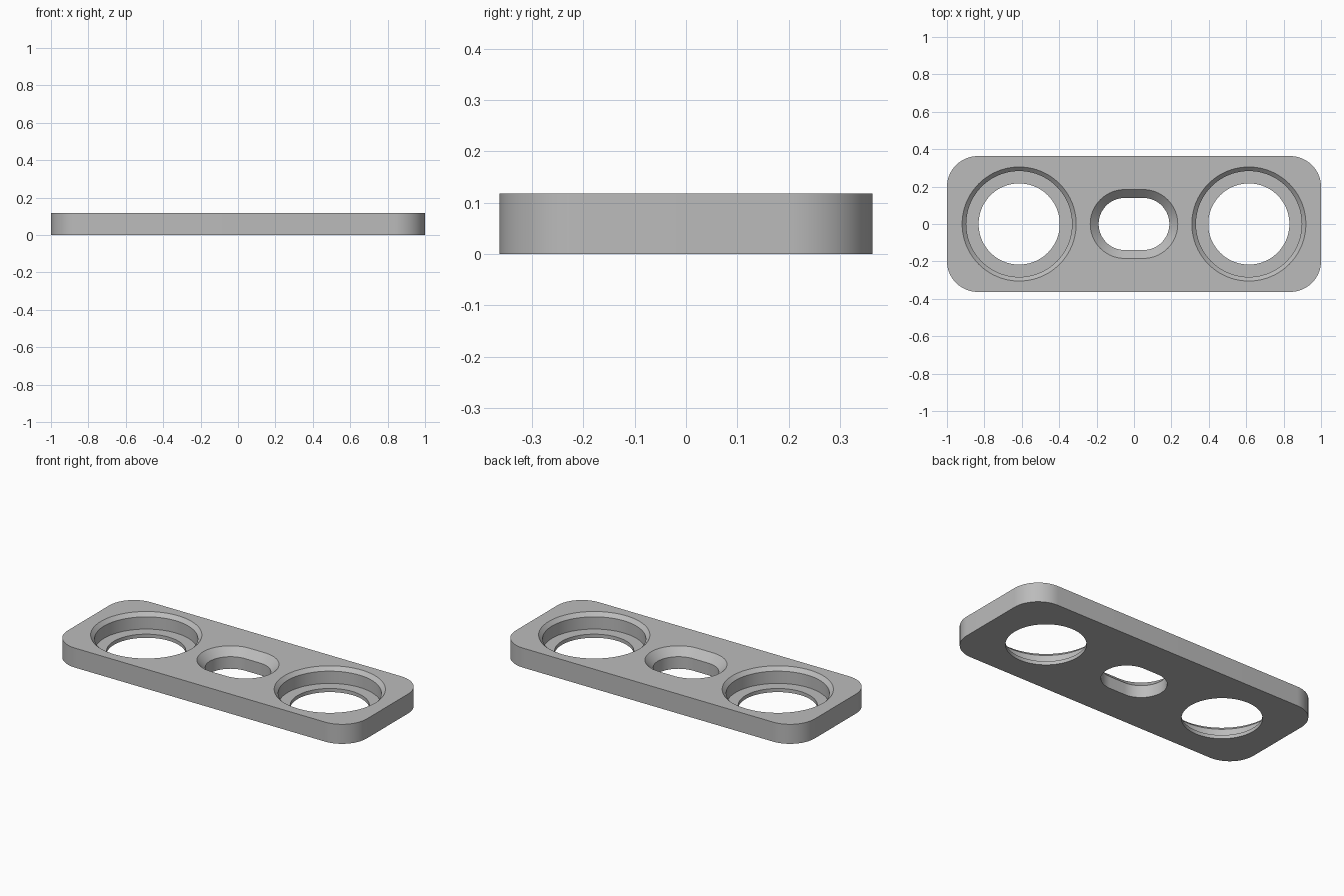
import bpy
import bmesh
from math import cos, sin, pi

cube = bpy.data.objects.get("Cube")
if cube:
    bpy.data.objects.remove(cube, do_unlink=True)

HEIGHT = 0.118
OVER = 0.03  # how far cutters reach past the plate

grey = bpy.data.materials.new("plain grey")
grey.use_nodes = True
grey.diffuse_color = (0.5, 0.5, 0.5, 1)
grey.node_tree.nodes["Principled BSDF"].inputs["Base Color"].default_value = (0.5, 0.5, 0.5, 1)


def outline(dx, dy, radius, steps=20):
    """Rounded outline: corner arcs centred at (+-dx, +-dy)."""
    points = []
    for quarter, (sx, sy) in enumerate(((1, 1), (-1, 1), (-1, -1), (1, -1))):
        for i in range(steps + 1):
            a = (quarter + i / steps) * pi / 2
            points.append((sx * dx + radius * cos(a), sy * dy + radius * sin(a)))
    return points


def loft(name, dx, dy, layers, centre_x=0):
    """Closed solid through rounded outlines, given as (radius, z) layers."""
    bm = bmesh.new()
    rings = [[bm.verts.new((x + centre_x, y, z)) for x, y in outline(dx, dy, r)]
             for r, z in layers]
    for low, high in zip(rings, rings[1:]):
        for i in range(len(low)):
            j = (i + 1) % len(low)
            bm.faces.new((low[i], low[j], high[j], high[i]))
    bm.faces.new(rings[0][::-1])
    bm.faces.new(rings[-1])
    bmesh.ops.remove_doubles(bm, verts=bm.verts, dist=1e-5)
    bmesh.ops.recalc_face_normals(bm, faces=bm.faces)
    mesh = bpy.data.meshes.new(name)
    bm.to_mesh(mesh)
    bm.free()
    mesh.materials.append(grey)
    obj = bpy.data.objects.new(name, mesh)
    bpy.context.collection.objects.link(obj)
    return obj


# Rounded plate
CORNER = 0.165
plate = loft("plate", 1 - CORNER, 0.363 - CORNER, [(CORNER, 0), (CORNER, HEIGHT)])

# Chamfered round pockets, each with a through hole and a thin ledge
pocket = [(0.217, -OVER), (0.217, 0.022), (0.283, 0.022),
          (0.283, HEIGHT - 0.022), (0.305 + OVER, HEIGHT + OVER)]
cutters = [loft(f"{side}_pocket_cutter", 0, 0, pocket, x)
           for side, x in (("left", 0.614), ("right", -0.614))]

# Central slot with a wide chamfer on top
slot = [(0.139, -OVER), (0.139, HEIGHT - 0.045), (0.184 + OVER, HEIGHT + OVER)]
cutters.append(loft("slot_cutter", 0.05, 0, slot))

# Cut the openings and keep only the finished plate
bpy.context.view_layer.objects.active = plate
for cutter in cutters:
    cutter.hide_render = True
    cut = plate.modifiers.new(cutter.name, "BOOLEAN")
    cut.operation = "DIFFERENCE"
    cut.solver = "EXACT"
    cut.object = cutter
    bpy.ops.object.modifier_apply(modifier=cut.name)
    bpy.data.objects.remove(cutter, do_unlink=True)

# Smooth curved walls, keep the edges crisp
bpy.ops.object.select_all(action="DESELECT")
plate.select_set(True)
bpy.ops.object.shade_smooth_by_angle(angle=pi / 6)
